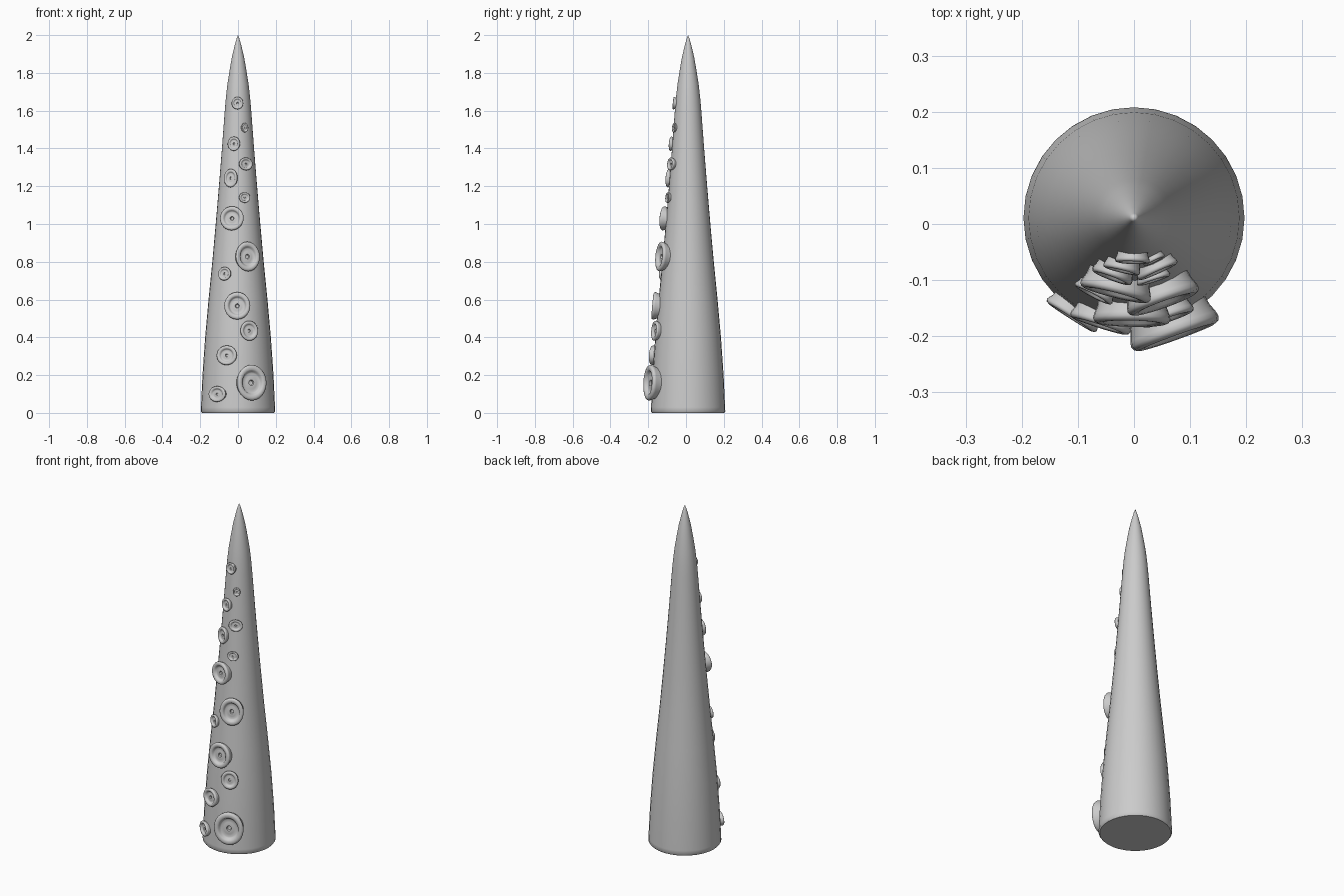
import bpy, bmesh
from math import sin, cos, pi, asin
from mathutils import Matrix, Vector

if "Cube" in bpy.data.objects:
    bpy.data.objects.remove(bpy.data.objects["Cube"])

AXIS_Y = 0.011
# tentacle outline: (radius, height)
BODY = [(0.191, 0), (0.197, 0.008), (0.196, 0.03), (0.188, 0.2), (0.174, 0.4),
        (0.156, 0.6), (0.136, 0.8), (0.118, 1.0), (0.101, 1.2), (0.085, 1.4),
        (0.070, 1.6), (0.064, 1.67), (0.056, 1.74), (0.045, 1.81), (0.033, 1.88),
        (0.019, 1.94), (0.008, 1.98), (0, 2.0)]
# sucker outline, relative to its radius: flared wall, rounded rim, cup, centre pit
CUP = [(0.84, -0.35), (0.90, 0.0), (0.98, 0.2), (1.0, 0.3), (0.96, 0.38), (0.86, 0.42),
       (0.74, 0.41), (0.66, 0.36), (0.61, 0.24), (0.54, 0.20), (0.36, 0.21),
       (0.22, 0.24), (0.16, 0.23), (0.12, 0.1), (0, 0.06)]
# suckers: x, z, half width, half height
SUCKERS = [(-0.003, 1.64, 0.031, 0.033), (0.036, 1.51, 0.019, 0.025),
           (-0.022, 1.425, 0.033, 0.038), (0.042, 1.318, 0.036, 0.034),
           (-0.039, 1.243, 0.036, 0.049), (0.035, 1.14, 0.030, 0.028),
           (-0.033, 1.03, 0.063, 0.064), (0.052, 0.828, 0.064, 0.079),
           (-0.072, 0.737, 0.034, 0.036), (-0.004, 0.567, 0.069, 0.073),
           (0.060, 0.435, 0.047, 0.053), (-0.060, 0.305, 0.054, 0.052),
           (0.073, 0.16, 0.079, 0.095), (-0.111, 0.10, 0.046, 0.042)]


def lathe(name, outline, sides, matrix, smooth=40):
    """Revolve an outline about local z; the last point is the pole."""
    bm = bmesh.new()
    rings = [[bm.verts.new((r * cos(2 * pi * i / sides), r * sin(2 * pi * i / sides), z))
              for i in range(sides)] for r, z in outline[:-1]]
    pole = bm.verts.new((0, 0, outline[-1][1]))
    bm.faces.new(rings[0][::-1])
    for i in range(sides):
        j = (i + 1) % sides
        for a, b in zip(rings, rings[1:]):
            bm.faces.new((a[i], a[j], b[j], b[i]))
        bm.faces.new((rings[-1][i], rings[-1][j], pole))
    bm.transform(matrix)
    bmesh.ops.recalc_face_normals(bm, faces=bm.faces)
    mesh = bpy.data.meshes.new(name)
    bm.to_mesh(mesh)
    bm.free()
    obj = bpy.data.objects.new(name, mesh)
    bpy.context.collection.objects.link(obj)
    bpy.ops.object.select_all(action='DESELECT')
    obj.select_set(True)
    bpy.context.view_layer.objects.active = obj
    bpy.ops.object.shade_smooth_by_angle(angle=smooth * pi / 180)
    return obj


def body_radius(z):
    for (r0, z0), (r1, z1) in zip(BODY, BODY[1:]):
        if z <= z1:
            return r0 + (r1 - r0) * (z - z0) / (z1 - z0)


# tapering body
lathe("tentacle_body", BODY, 32, Matrix.Translation((0, AXIS_Y, 0)))

# suckers facing outward along the surface normal
for n, (x, z, rx, rz) in enumerate(SUCKERS):
    depth = (rx + rz) / 2
    radius = body_radius(z)
    slope = (body_radius(z - 0.05) - body_radius(z + 0.05)) / 0.1
    ang = asin(x / (radius + 0.3 * depth))
    normal = Vector((sin(ang), -cos(ang), slope)).normalized()
    side = Vector((cos(ang), sin(ang), 0))
    up = normal.cross(side)
    pos = Vector((radius * sin(ang), AXIS_Y - radius * cos(ang), z - 0.3 * depth * slope))
    m = Matrix((side * rx / cos(ang) ** 0.8, up * rz, normal * depth)).transposed().to_4x4()
    lathe(f"sucker_{n + 1}", CUP, 24, Matrix.Translation(pos) @ m, 50)
